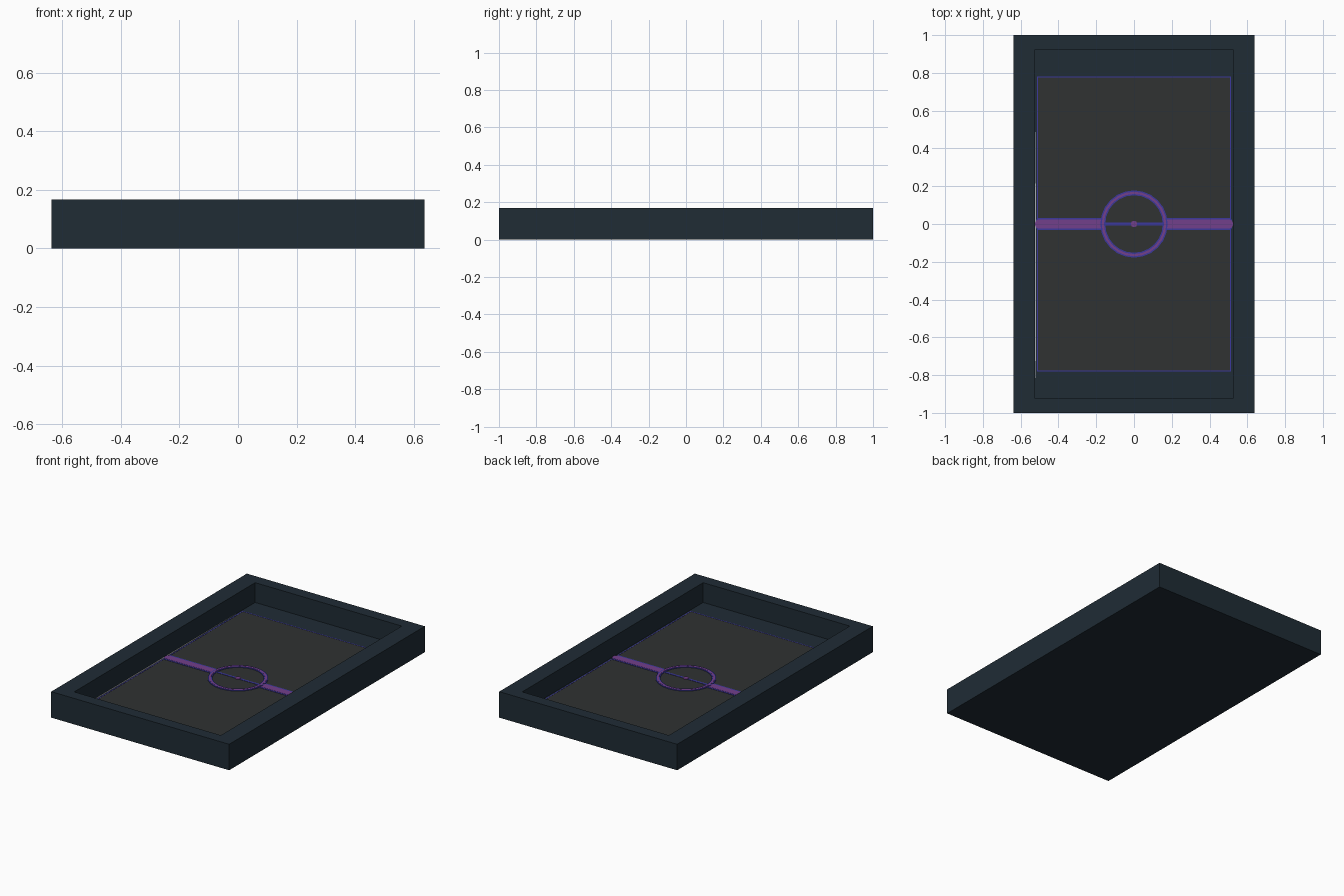
import bpy, bmesh, math

if "Cube" in bpy.data.objects:
    bpy.data.objects.remove(bpy.data.objects["Cube"])

FLOOR, TOP = 0.04, 0.168


def material(name, rgb):
    m = bpy.data.materials.new(name)
    m.diffuse_color = (*rgb, 1)
    m.use_nodes = True
    m.node_tree.nodes["Principled BSDF"].inputs["Base Color"].default_value = m.diffuse_color
    return m


NAVY = material("navy", (0.014, 0.025, 0.036))
GREY = material("dark_grey", (0.029, 0.032, 0.032))
BLUE = material("blue", (0.045, 0.04, 0.34))
PURPLE = material("purple", (0.17, 0.05, 0.26))
PALE = material("pale", (0.4, 0.42, 0.44))


def finish(name, bm, mat):
    bmesh.ops.recalc_face_normals(bm, faces=bm.faces[:])
    me = bpy.data.meshes.new(name)
    bm.to_mesh(me)
    bm.free()
    me.materials.append(mat)
    ob = bpy.data.objects.new(name, me)
    bpy.context.collection.objects.link(ob)
    return ob


def rect(hx, hy):
    return [(-hx, -hy), (hx, -hy), (hx, hy), (-hx, hy)]


def circle(r, n=24):
    return [(r * math.cos(2 * math.pi * i / n), r * math.sin(2 * math.pi * i / n)) for i in range(n)]


def loft(name, rings, mat, closed=False):
    """Skin a list of (outline, z) rings; cap the ends, or join them when closed."""
    bm = bmesh.new()
    loops = [[bm.verts.new((x, y, z)) for x, y in outline] for outline, z in rings]
    pairs = list(zip(loops, loops[1:]))
    if closed:
        pairs.append((loops[-1], loops[0]))
    else:
        bm.faces.new(loops[0])
        bm.faces.new(loops[-1])
    for a, b in pairs:
        for i in range(len(a)):
            j = (i + 1) % len(a)
            bm.faces.new((a[i], a[j], b[j], b[i]))
    return finish(name, bm, mat)


def sheet(name, outline, top, mat):
    return loft(name, [(outline, FLOOR - 0.002), (outline, top)], mat)


def band(name, outer, inner, top, mat):
    low = FLOOR - 0.002
    return loft(name, [(outer, low), (outer, top), (inner, top), (inner, low)], mat, True)


# Tray: outer walls, rim, inner walls and floor
loft("table_frame", [(rect(0.637, 1), 0), (rect(0.637, 1), TOP),
                     (rect(0.525, 0.925), TOP), (rect(0.525, 0.925), FLOOR)], NAVY)

# Playing field with thin blue border
sheet("playing_field", rect(0.509, 0.777), 0.042, GREY)
band("field_border", rect(0.514, 0.782), rect(0.508, 0.776), 0.043, BLUE)


# Half-way line: mirrored bars with rounded outer ends
def bar(half, end):
    r = min(half, 0.018)
    arc = [(end - r + r * math.cos(a), half * math.sin(a))
           for a in (math.pi * (i / 8 - 0.5) for i in range(9))]
    return [(0.158, -half)] + arc + [(0.158, half)]


for name, half, end, top, mat in (("line_edge", 0.033, 0.522, 0.044, BLUE),
                                  ("line_stripe", 0.023, 0.524, 0.045, PURPLE)):
    ob = sheet(name, bar(half, end), top, mat)
    ob.modifiers.new("mirror", 'MIRROR')

# Centre circle, thin centre line and spot
band("circle_edge", circle(0.178), circle(0.152), 0.046, BLUE)
band("circle_stripe", circle(0.171), circle(0.159), 0.047, PURPLE)
sheet("centre_line", rect(0.153, 0.007), 0.044, BLUE)
sheet("centre_spot", circle(0.017, 16), 0.046, PURPLE)

# Pale sliver along the left wall
sheet("wall_strip", [(-0.525, -0.89), (-0.520, -0.72), (-0.518, 0.0), (-0.522, 0.4), (-0.525, 0.73)],
      0.043, PALE)
